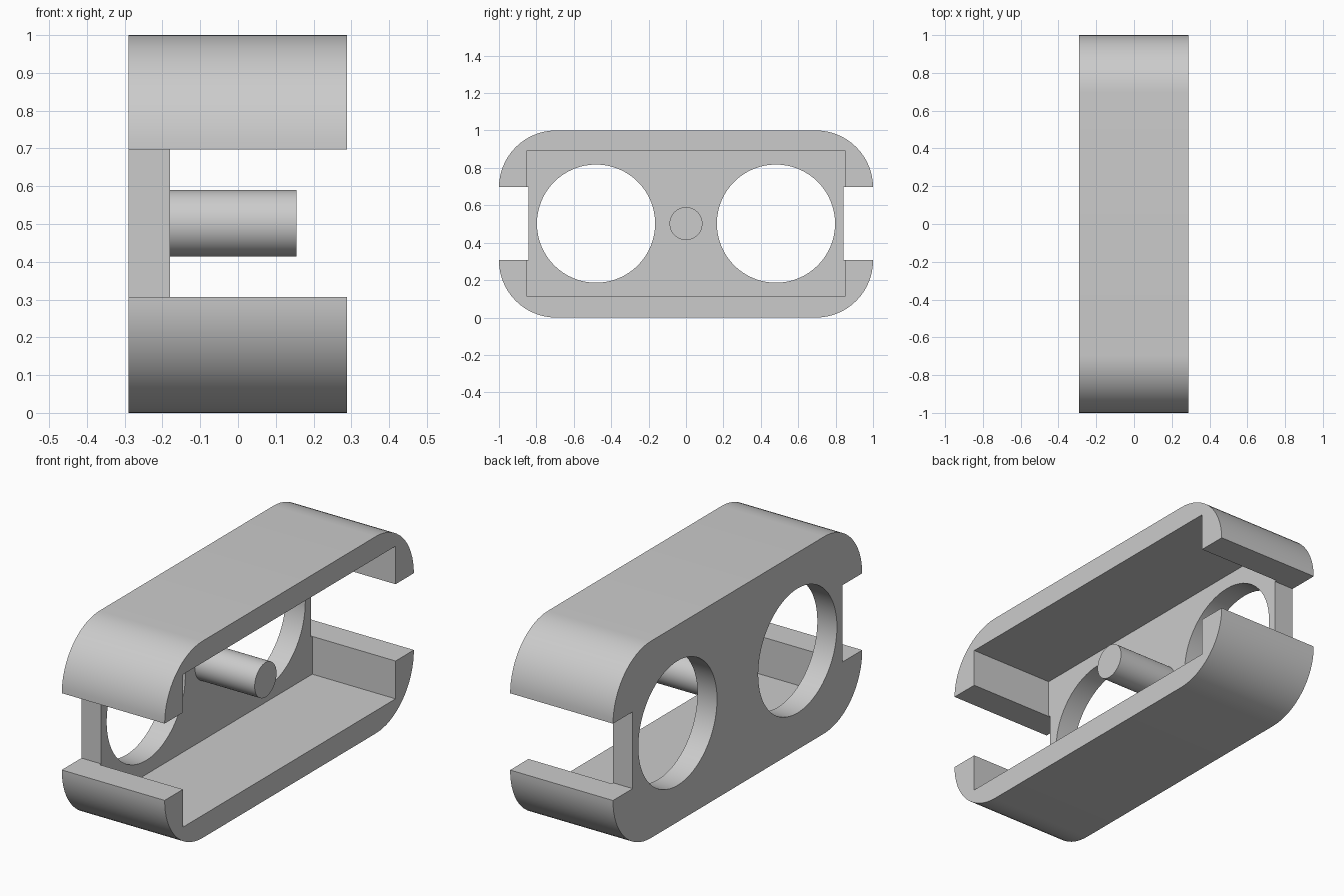
import bpy
import bmesh
from math import pi, cos, sin, radians
from mathutils import Matrix

cube = bpy.data.objects.get("Cube")
if cube:
    bpy.data.objects.remove(cube, do_unlink=True)

BACK, FLOOR, FRONT = -0.29, -0.18, 0.288   # depth levels along x
MID = 0.502                                # height of the holes and the pin

grey = bpy.data.materials.new("light_grey")
grey.use_nodes = True
colour = (0.6, 0.6, 0.6, 1)
grey.diffuse_color = colour
grey.node_tree.nodes["Principled BSDF"].inputs["Base Color"].default_value = colour


def prism(name, points, x0, x1):
    """Extrude a (y, z) outline along x."""
    bm = bmesh.new()
    face = bm.faces.new([bm.verts.new((x0, y, z)) for y, z in points])
    side = bmesh.ops.extrude_face_region(bm, geom=[face])["geom"]
    verts = [v for v in side if isinstance(v, bmesh.types.BMVert)]
    bmesh.ops.translate(bm, verts=verts, vec=(x1 - x0, 0, 0))
    bmesh.ops.recalc_face_normals(bm, faces=bm.faces)
    mesh = bpy.data.meshes.new(name)
    bm.to_mesh(mesh)
    bm.free()
    mesh.materials.append(grey)
    obj = bpy.data.objects.new(name, mesh)
    bpy.context.collection.objects.link(obj)
    return obj


def circle(y, z, r, n=64):
    return [(y + r * cos(2 * pi * i / n), z + r * sin(2 * pi * i / n)) for i in range(n)]


def rectangle(y0, y1, z0, z1):
    return [(y0, z0), (y1, z0), (y1, z1), (y0, z1)]


def rounded(half_y, height, r, steps=16):
    """Rectangle outline with four rounded corners."""
    points = []
    centres = [(half_y - r, height - r), (r - half_y, height - r),
               (r - half_y, r), (half_y - r, r)]
    for k, (cy, cz) in enumerate(centres):
        for i in range(steps + 1):
            a = (k + i / steps) * pi / 2
            points.append((cy + r * cos(a), cz + r * sin(a)))
    return points


def cut(body, cutter):
    mod = body.modifiers.new("cut", "BOOLEAN")
    mod.operation = "DIFFERENCE"
    mod.solver = "EXACT"
    mod.object = cutter
    bpy.context.view_layer.objects.active = body
    bpy.ops.object.modifier_apply(modifier=mod.name)
    bpy.data.objects.remove(cutter, do_unlink=True)


def smooth(obj):
    bpy.ops.object.select_all(action="DESELECT")
    obj.select_set(True)
    bpy.context.view_layer.objects.active = obj
    bpy.ops.object.shade_smooth_by_angle(angle=radians(30))


# Housing: rounded block with an open tray on the +x side
housing = prism("housing", rounded(1.0, 1.0, 0.305), BACK, FRONT)
cut(housing, prism("tray_cutter", rectangle(-0.853, 0.853, 0.115, 0.89), FLOOR, 1))

# End notches and the two round holes through the back plate
for s in (-1, 1):
    notch = rectangle(*sorted((s * 0.842, s * 1.2)), 0.307, 0.697)
    cut(housing, prism("notch_cutter", notch, -1, 1))
    cut(housing, prism("hole_cutter", circle(s * 0.481, MID, 0.316), -1, 1))
smooth(housing)

# Centre pin standing on the back plate
pin = prism("center_pin", circle(0, MID, 0.088, 48), FLOOR - 0.01, 0.155)
smooth(pin)
